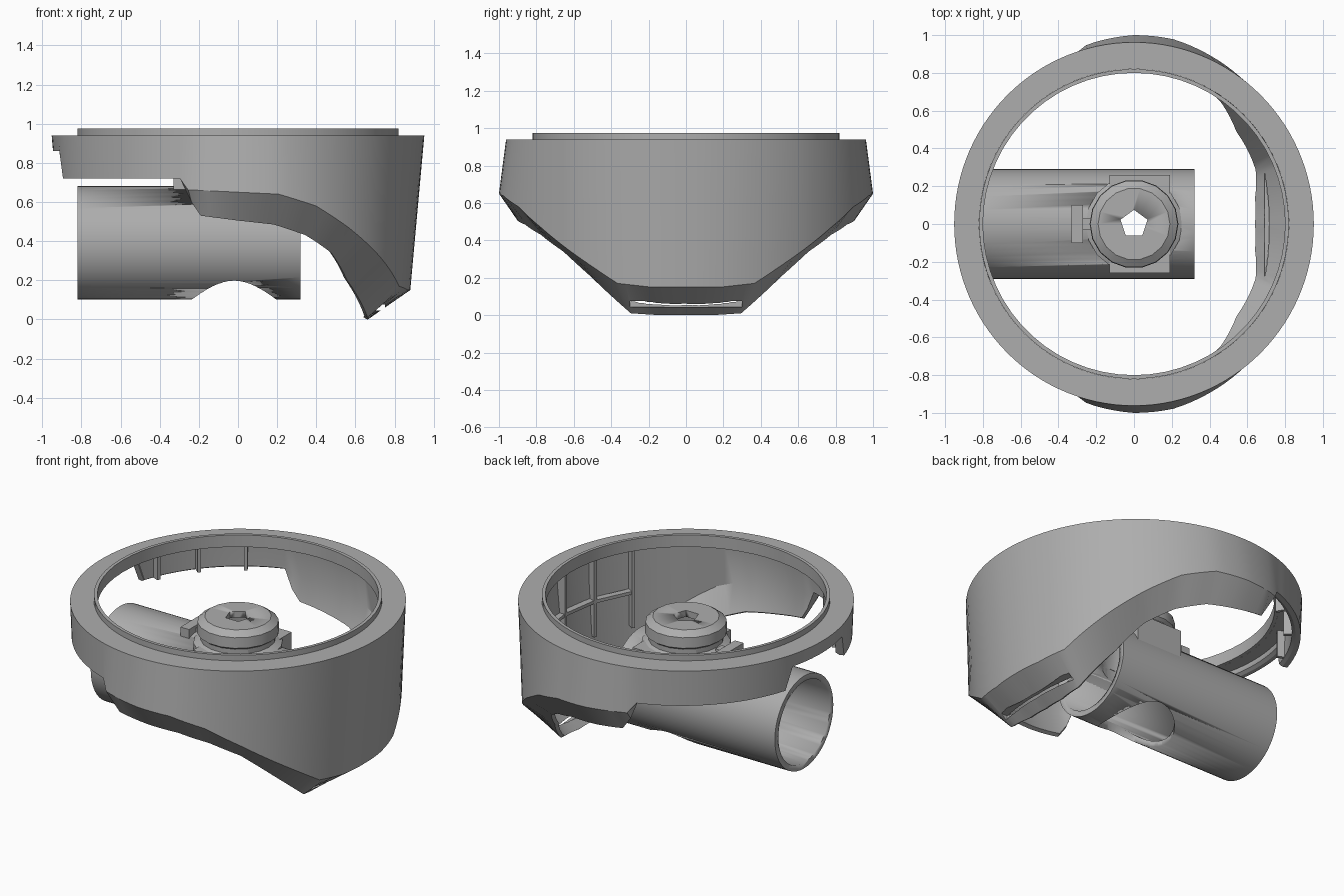
import bpy, bmesh, math
from mathutils import Matrix

if "Cube" in bpy.data.objects:
    bpy.data.objects.remove(bpy.data.objects["Cube"])

GREY = (0.42, 0.42, 0.42, 1)
grey = bpy.data.materials.new("satin_grey")
grey.use_nodes = True
grey.diffuse_color = GREY
grey.node_tree.nodes["Principled BSDF"].inputs["Base Color"].default_value = GREY


def finish(name, bm, smooth=30):
    bmesh.ops.recalc_face_normals(bm, faces=bm.faces)
    mesh = bpy.data.meshes.new(name)
    bm.to_mesh(mesh)
    bm.free()
    obj = bpy.data.objects.new(name, mesh)
    bpy.context.collection.objects.link(obj)
    mesh.materials.append(grey)
    if smooth:
        bpy.ops.object.select_all(action='DESELECT')
        obj.select_set(True)
        bpy.context.view_layer.objects.active = obj
        bpy.ops.object.shade_smooth_by_angle(angle=math.radians(smooth))
    return obj


def bridge(bm, loops):
    """Join a closed series of equal closed loops into one solid skin."""
    rows = [[bm.verts.new(p) for p in loop] for loop in loops]
    n = len(rows[0])
    for a, b in zip(rows, rows[1:] + rows[:1]):
        for i in range(n):
            j = (i + 1) % n
            bm.faces.new((a[i], a[j], b[j], b[i]))


def polar(r, deg, z):
    t = math.radians(deg)
    return (r * math.cos(t), r * math.sin(t), z)


def lathe(name, profile, sides, smooth=30):
    bm = bmesh.new()
    bridge(bm, [[polar(r, 360 * i / sides, z) for i in range(sides)] for r, z in profile])
    return finish(name, bm, smooth)


def box(name, centre, size, turn=0):
    bm = bmesh.new()
    m = Matrix.Rotation(math.radians(turn), 4, 'Z') @ Matrix.Translation(centre)
    bmesh.ops.create_cube(bm, size=1, matrix=m @ Matrix.Diagonal((*size, 1)))
    return finish(name, bm, 0)


def rod(name, radius, length, matrix, sides=48):
    bm = bmesh.new()
    bmesh.ops.create_cone(bm, cap_ends=True, segments=sides, radius1=radius,
                          radius2=radius, depth=length, matrix=matrix)
    return finish(name, bm)


def cut(obj, *cutters):
    for c in cutters:
        mod = obj.modifiers.new("cut", 'BOOLEAN')
        mod.operation, mod.solver, mod.object = 'DIFFERENCE', 'EXACT', c
        c.hide_render = True
        c.hide_set(True)


# Skirt outline by angle: wall radius, wall bottom, lip radius, lip bottom
SKIRT = [
    (0, .88, .15, .66, 0), (12, .885, .15, .675, 0), (24, .90, .17, .725, .01),
    (42, .94, .35, .75, .2), (54, .96, .47, .81, .34), (66, .98, .58, .85, .43),
    (78, 1, .64, .88, .485), (90, 1, .65, .9, .505), (102, .985, .66, .92, .53),
    (105, .98, .66, .92, .6), (108, .96, .72, .93, .72), (162, .94, .72, .91, .72),
    (165, .945, .86, .92, .86), (180, .945, .86, .92, .86)]


def skirt(deg):
    d = deg if deg <= 180 else 360 - deg
    for a, b in zip(SKIRT, SKIRT[1:]):
        if d <= b[0]:
            f = (d - a[0]) / (b[0] - a[0])
            return [p + (q - p) * f for p, q in zip(a[1:], b[1:])]


# Housing shell: top flange, flared wall, tucked-in lip
loops = [[] for _ in range(8)]
for deg in range(0, 360, 3):
    r1, z1, r2, z2 = skirt(deg)
    top = .952 + .01 * math.sin(math.radians(deg)) ** 2
    section = [(.82, .94), (top, .94), (r1, z1), (r2, z2), (r2 - .02, z2 + .012),
               (min(r1 - .05, .92), min(z1 + .025, .885)), (.895, .9), (.82, .9)]
    for loop, (r, z) in zip(loops, section):
        loop.append(polar(r, deg, z))
bm = bmesh.new()
bridge(bm, loops)
housing = finish("housing_shell", bm)
cut(housing, box("slot_cutter", (.72, 0, .06), (.06, .6, .03)))

# Raised rim inside the flange
lathe("top_rim", [(.82, .9), (.82, .975), (.8, .975), (.8, .9)], 60)

# Stiffening ribs on the inner wall
for deg in (-34, -17, 0, 17, 34):
    box("front_wall_rib", (.86, 0, .65), (.05, .02, .5), deg)
for deg in (122, 140, 157):
    for side in (1, -1):
        box("rear_wall_rib", (.88, 0, .82), (.06, .02, .18), deg * side)
for a, b in ((-34, -17), (-17, 0), (0, 17), (17, 34)):
    box("cross_rib", (.85, 0, .62), (.04, .26, .02), (a + b) / 2)

# Horizontal pipe with an opening through its underside and top
along_x = Matrix.Translation((-.25, 0, .392)) @ Matrix.Rotation(math.pi / 2, 4, 'Y')
bore = rod("bore_cutter", .255, 1.4, along_x)
shaft = rod("shaft_cutter", .215, .8, Matrix.Translation((-.02, 0, .38)))
pipe = rod("pipe", .29, 1.14, along_x)
cut(pipe, bore, shaft)

# Saddle block joining the pipe and the hub
saddle = box("hub_saddle", (.03, 0, .57), (.32, .52, .24))
cut(saddle, bore, shaft)

# Hub cap with a five-sided socket
hub = lathe("hub_cap", [(.001, .84), (.19, .84), (.232, .81), (.235, .745), (.215, .73),
                        (.215, .7), (.255, .68), (.255, .6), (.215, .6), (.19, .8),
                        (.001, .8)], 18, 20)
cut(hub, rod("socket_cutter", .075, .3, Matrix.Translation((0, 0, .82)), 5))

# Latch tab beside the hub
box("latch_tab", (-.3, 0, .68), (.06, .2, .08))
box("latch_arm", (-.255, 0, .68), (.06, .06, .05))
